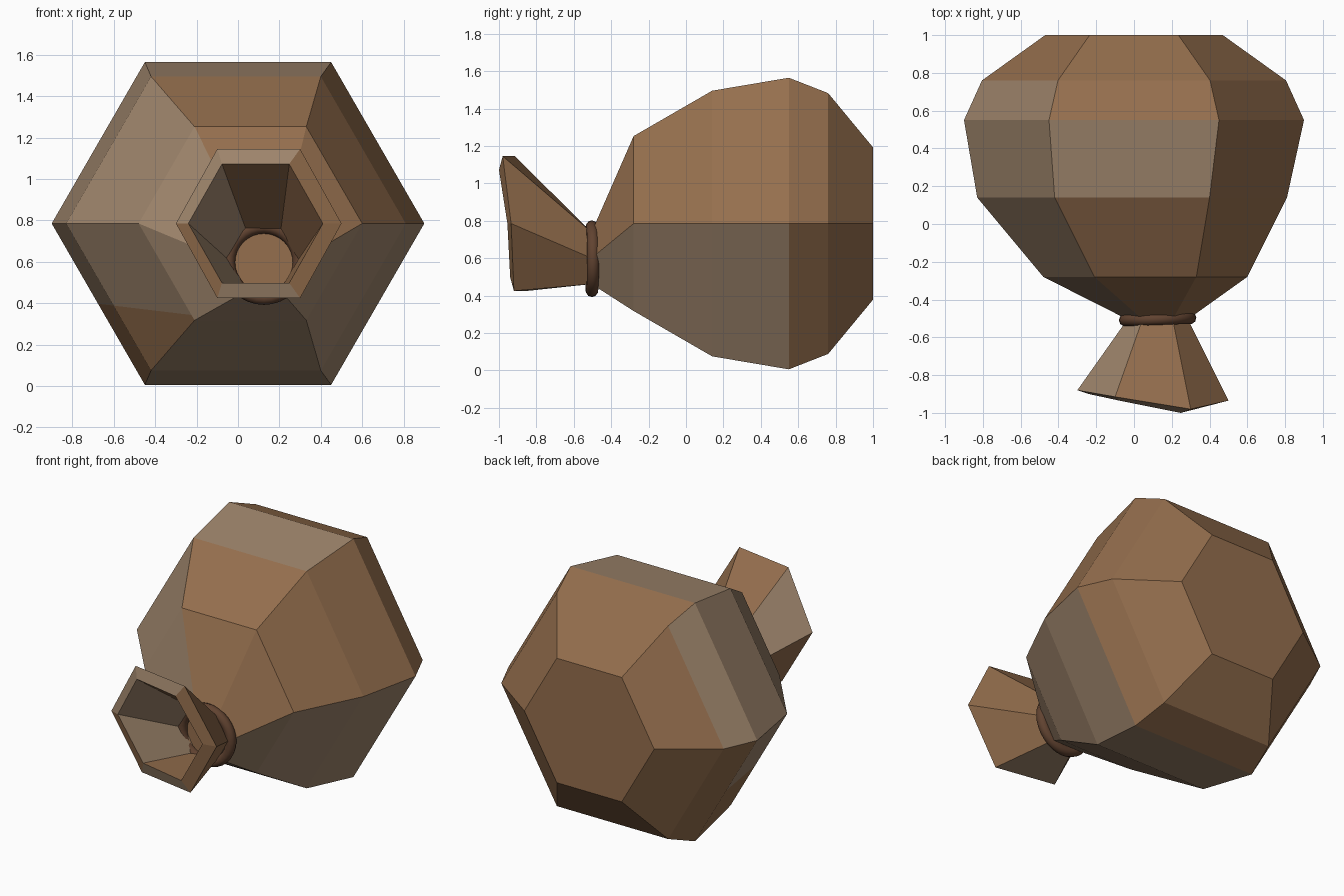
import bpy, bmesh, math
from mathutils import Vector

if "Cube" in bpy.data.objects:
    bpy.data.objects.remove(bpy.data.objects["Cube"])


def material(name, rgb):
    m = bpy.data.materials.new(name)
    m.diffuse_color = (*rgb, 1)
    m.use_nodes = True
    m.node_tree.nodes["Principled BSDF"].inputs["Base Color"].default_value = m.diffuse_color
    return m


brown = material("brown_cloth", (0.30, 0.158, 0.075))
faded = material("faded_cloth", (0.345, 0.235, 0.15))
cord = material("dark_cord", (0.12, 0.056, 0.03))

# Hexagonal rings of the sack, back to front: centre x, centre z, radius, y
rings = [(0, .785, .47, 1.0), (0, .785, .805, .76), (0, .785, .90, .55),
         (-.01, .785, .82, .14), (.06, .785, .54, -.28),
         (.125, .60, .16, -.505), (.10, .785, .40, -.91),
         (.085, .785, .325, -.93), (.125, .60, .16, -.50)]
# Uneven mouth: y of each rim corner, from the right side round over the top
mouth = [-.935, -.98, -.915, -.88, -.85, -.92]

# Faded sectors per band (0 upper right, 1 top, 2 upper left, 3 lower left, 4 bottom, 5 lower right)
faded_sectors = [(), (2,), (1, 2, 4, 5), (2, 4, 5), (2, 3, 4, 5),
                 (2, 4), (1, 2, 4), (2, 3)]

# Sack with flared, folded mouth
bm = bmesh.new()
loops = []
for r, (cx, cz, rad, y) in enumerate(rings):
    loop = []
    for i in range(6):
        a = math.radians(60 * i)
        yy = y
        if r == 6:
            yy = mouth[i]
        elif r == 7:
            yy = mouth[i] - .02
        h = 1.04 if r == 6 else 1.02 if r == 7 else 1
        loop.append(bm.verts.new((cx + rad * math.cos(a), yy, cz + h * rad * math.sin(a))))
    loops.append(loop)
split = []
for b in range(len(loops) - 1):
    for s in range(6):
        t = (s + 1) % 6
        f = bm.faces.new((loops[b][s], loops[b][t], loops[b + 1][t], loops[b + 1][s]))
        f.material_index = int(s in faded_sectors[b])
        if s == 3 and b in (2, 3):
            split.append(f)
bm.faces.new(loops[0])
bm.faces.new(loops[-1])

# Patch on the lower left: faded above, brown below
geom = set(split)
for f in split:
    geom.update(f.verts)
    geom.update(f.edges)
res = bmesh.ops.bisect_plane(bm, geom=list(geom), plane_co=Vector((-.7, 0, .40)),
                             plane_no=Vector((.12, 0, 1)))
for f in res["geom"]:
    if isinstance(f, bmesh.types.BMFace):
        c = f.calc_center_median()
        f.material_index = int(c.z > .40 - .12 * (c.x + .7))
bmesh.ops.recalc_face_normals(bm, faces=bm.faces[:])
me = bpy.data.meshes.new("sack")
bm.to_mesh(me)
bm.free()
me.materials.append(brown)
me.materials.append(faded)
sack = bpy.data.objects.new("sack", me)
bpy.context.collection.objects.link(sack)

# Cord tied round the neck
bpy.ops.mesh.primitive_torus_add(major_segments=32, minor_segments=10, major_radius=.172,
                                 minor_radius=.033, location=(.125, -.503, .597),
                                 rotation=(math.radians(90), 0, math.radians(2)))
tie = bpy.context.object
tie.name = "neck_cord"
tie.data.materials.append(cord)
bpy.ops.object.shade_smooth_by_angle(angle=math.radians(50))
